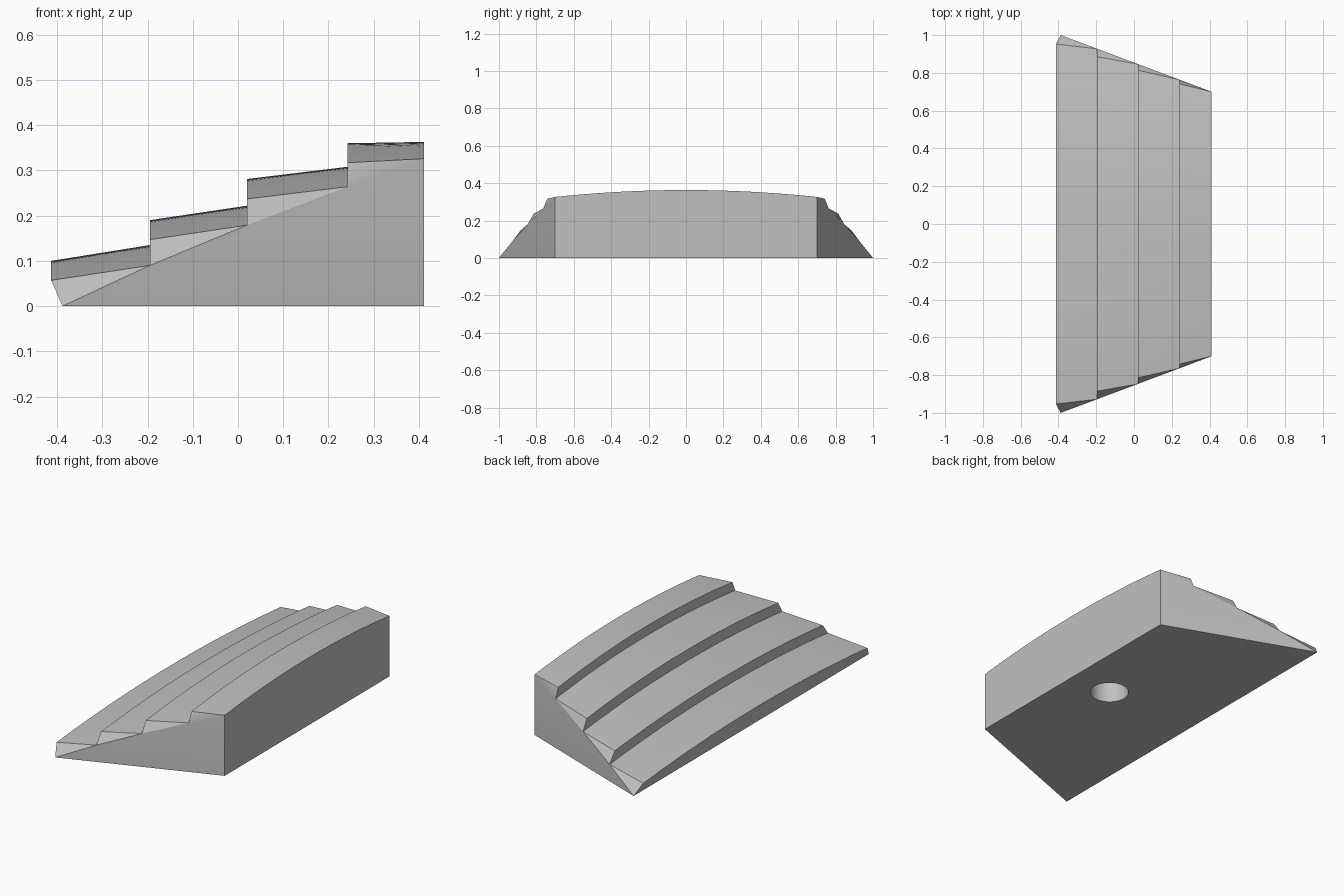
import bpy
import bmesh
from math import radians

old = bpy.data.objects.get("Cube")
if old:
    bpy.data.objects.remove(old, do_unlink=True)

grey = bpy.data.materials.new("light_grey")
grey.use_nodes = True
colour = (0.53, 0.53, 0.53, 1)
grey.diffuse_color = colour
grey.node_tree.nodes["Principled BSDF"].inputs["Base Color"].default_value = colour

SEGMENTS = 40
FRONT_X, BACK_X = -0.388, 0.411


def wall_y(x):
    """Half width of the tapering plan at x."""
    return 1 - 0.3 * (x - FRONT_X) / (BACK_X - FRONT_X)


# Tread edges: x, half width, crown height, end height
treads = [
    ((-0.413, 0.953, 0.100, 0.057), (-0.195, wall_y(-0.195), 0.135, 0.090)),
    ((-0.195, 0.885, 0.190, 0.147), (0.020, wall_y(0.020), 0.222, 0.179)),
    ((0.020, 0.814, 0.281, 0.237), (0.242, wall_y(0.242), 0.308, 0.264)),
    ((0.242, 0.741, 0.360, 0.317), (BACK_X, wall_y(BACK_X), 0.363, 0.326)),
]

bm = bmesh.new()


def arched_row(x, half, crown, end):
    """Row of vertices across the width, highest in the middle."""
    row = []
    for i in range(SEGMENTS + 1):
        t = 2 * i / SEGMENTS - 1
        row.append(bm.verts.new((x, half * t, crown + (end - crown) * t * t)))
    return row


# Lip, treads, risers and tall back as one skin of arched rows
rows = [arched_row(FRONT_X, 1, 0, 0)]
for tread in treads:
    rows += [arched_row(*edge) for edge in tread]
rows.append(arched_row(BACK_X, wall_y(BACK_X), 0, 0))
for a, b in zip(rows, rows[1:]):
    for i in range(SEGMENTS):
        bm.faces.new((a[i], a[i + 1], b[i + 1], b[i]))

# Vertical end walls with a chamfer triangle under each tread
for side in (0, -1):
    ends = [row[side] for row in rows]
    bm.faces.new([ends[0]] + ends[2::2] + [ends[-1]])
    for k in range(len(treads)):
        bm.faces.new(ends[2 * k:2 * k + 3])

# Underside
bm.faces.new(rows[0] + rows[-1][::-1])
bmesh.ops.recalc_face_normals(bm, faces=bm.faces)
mesh = bpy.data.meshes.new("stepped_wedge")
bm.to_mesh(mesh)
bm.free()
wedge = bpy.data.objects.new("stepped_wedge", mesh)
bpy.context.collection.objects.link(wedge)
mesh.materials.append(grey)

# Round blind hole in the underside
bpy.ops.mesh.primitive_cylinder_add(vertices=48, radius=0.098, depth=0.4,
                                    location=(0.165, 0, 0))
cutter = bpy.context.object
cutter.name = "hole_cutter"
cutter.hide_render = True
cutter.data.materials.append(grey)
cut = wedge.modifiers.new("hole", "BOOLEAN")
cut.operation = "DIFFERENCE"
cut.solver = "EXACT"
cut.object = cutter

bpy.ops.object.select_all(action="DESELECT")
wedge.select_set(True)
bpy.context.view_layer.objects.active = wedge
bpy.ops.object.modifier_apply(modifier="hole")
bpy.data.objects.remove(cutter, do_unlink=True)
bpy.ops.object.shade_smooth_by_angle(angle=radians(30))
